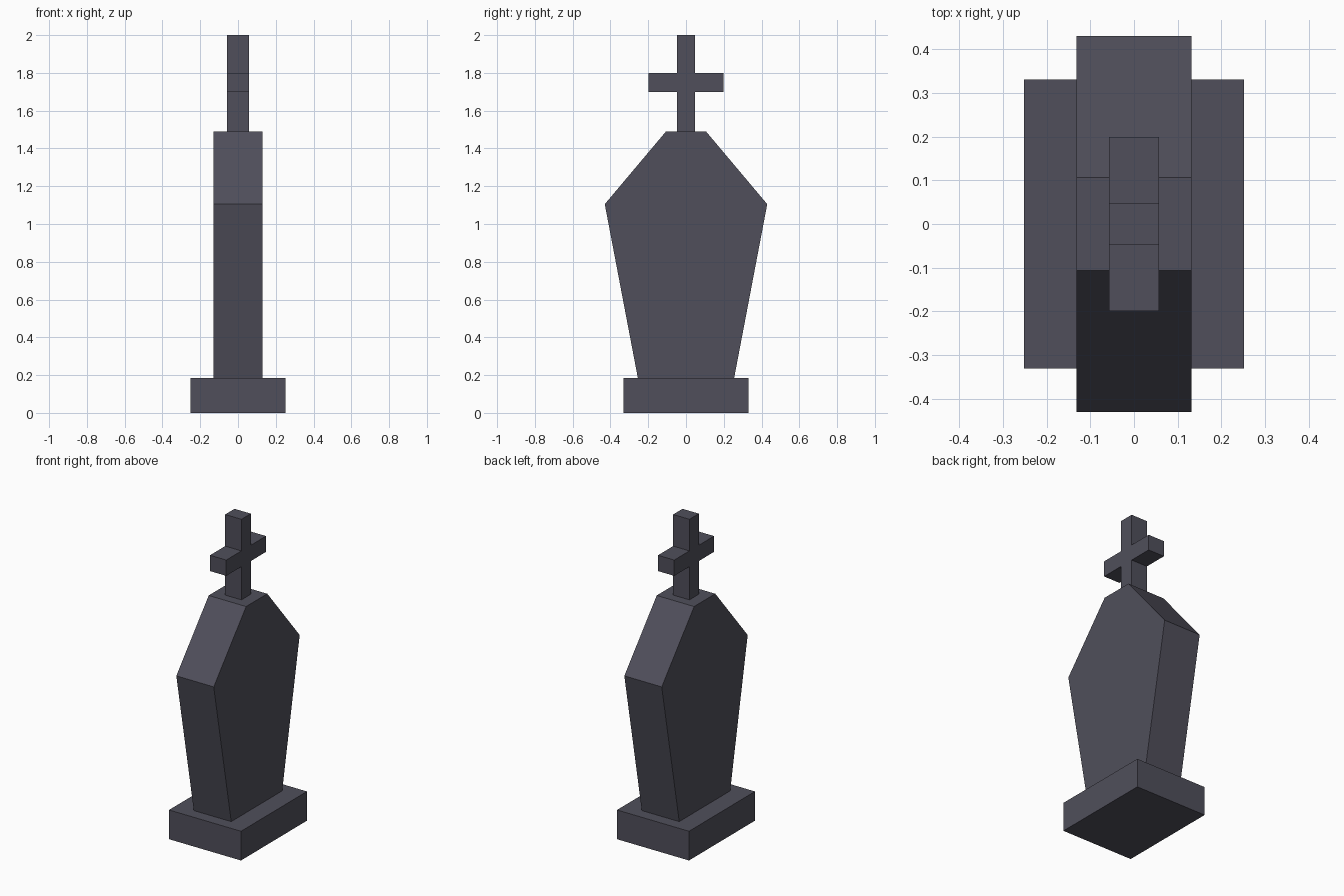
import bpy
import bmesh

if "Cube" in bpy.data.objects:
    bpy.data.objects.remove(bpy.data.objects["Cube"])

stone = bpy.data.materials.new("dark_stone")
stone.diffuse_color = (0.08, 0.078, 0.104, 1)
stone.use_nodes = True
stone.node_tree.nodes["Principled BSDF"].inputs["Base Color"].default_value = stone.diffuse_color


def slab(name, half_profile, half_depth):
    """Mirror a (y, z) half profile across y = 0 and extrude it along x."""
    outline = half_profile + [(-y, z) for y, z in reversed(half_profile)]
    bm = bmesh.new()
    face = bm.faces.new([bm.verts.new((-half_depth, y, z)) for y, z in outline])
    ext = bmesh.ops.extrude_face_region(bm, geom=[face])
    moved = [v for v in ext["geom"] if isinstance(v, bmesh.types.BMVert)]
    bmesh.ops.translate(bm, verts=moved, vec=(2 * half_depth, 0, 0))
    bmesh.ops.recalc_face_normals(bm, faces=bm.faces)
    mesh = bpy.data.meshes.new(name)
    bm.to_mesh(mesh)
    bm.free()
    mesh.materials.append(stone)
    obj = bpy.data.objects.new(name, mesh)
    bpy.context.collection.objects.link(obj)
    return obj


# Rectangular plinth
slab("plinth", [(0.33, 0), (0.33, 0.185)], 0.252)

# Coffin-shaped headstone
slab("headstone", [(0.255, 0.185), (0.43, 1.105), (0.106, 1.49)], 0.131)

# Cross on top
slab("cross", [(0.047, 1.49), (0.047, 1.7), (0.199, 1.7), (0.199, 1.8),
               (0.047, 1.8), (0.047, 2.0)], 0.057)
